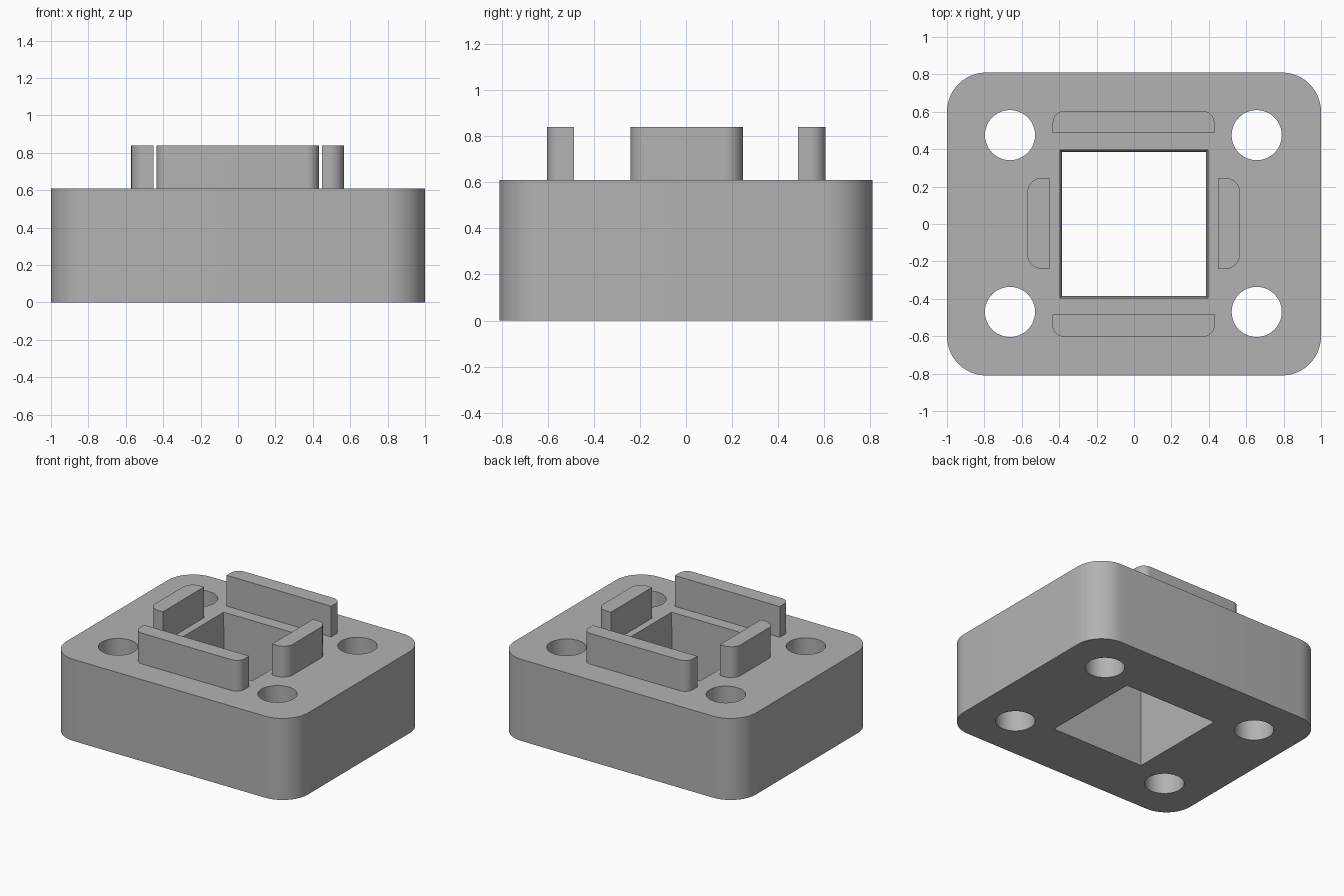
import bpy, bmesh, math
from mathutils import Matrix

if "Cube" in bpy.data.objects:
    bpy.data.objects.remove(bpy.data.objects["Cube"])

grey = bpy.data.materials.new("neutral grey")
grey.use_nodes = True
colour = (0.45, 0.45, 0.45, 1)
grey.diffuse_color = colour
grey.node_tree.nodes["Principled BSDF"].inputs["Base Color"].default_value = colour


def add_object(name, bm):
    bmesh.ops.recalc_face_normals(bm, faces=bm.faces)
    mesh = bpy.data.meshes.new(name)
    bm.to_mesh(mesh)
    bm.free()
    mesh.materials.append(grey)
    obj = bpy.data.objects.new(name, mesh)
    bpy.context.collection.objects.link(obj)
    return obj


def smooth(obj):
    bpy.ops.object.select_all(action="DESELECT")
    obj.select_set(True)
    bpy.context.view_layer.objects.active = obj
    bpy.ops.object.shade_smooth_by_angle(angle=math.radians(30))


def rounded_block(name, x, y, z, radius, rounded=lambda x, y: True):
    """Block between x, y and z limits; chosen upright edges are rounded."""
    bm = bmesh.new()
    bmesh.ops.create_cube(bm, size=1)
    for v in bm.verts:
        v.co = [lim[int(c > 0)] for lim, c in zip((x, y, z), v.co)]
    edges = []
    for e in bm.edges:
        a, b = (v.co for v in e.verts)
        if abs(a.z - b.z) > 0.01 and rounded(a.x, a.y):
            edges.append(e)
    bmesh.ops.bevel(bm, geom=edges, offset=radius, segments=12,
                    profile=0.5, affect="EDGES")
    return add_object(name, bm)


def cut(target, cutter):
    cutter.hide_render = True
    mod = target.modifiers.new("cut", "BOOLEAN")
    mod.operation = "DIFFERENCE"
    mod.solver = "EXACT"
    mod.object = cutter
    bpy.context.view_layer.objects.active = target
    bpy.ops.object.modifier_apply(modifier=mod.name)
    bpy.data.objects.remove(cutter)


TOP, RAIL_TOP = 0.61, 0.84

# Base with rounded corners
base = rounded_block("base", (-1, 1), (-0.81, 0.81), (0, TOP), 0.21)

# Square opening, very slightly tapered towards the bottom
bm = bmesh.new()
bmesh.ops.create_cone(bm, cap_ends=True, segments=4, radius1=0.383 * math.sqrt(2),
                      radius2=0.397 * math.sqrt(2), depth=0.8,
                      matrix=Matrix.Translation((0, 0, TOP / 2))
                      @ Matrix.Rotation(math.pi / 4, 4, "Z"))
cut(base, add_object("opening_cutter", bm))

# Four round bolt holes
for x in (-0.663, 0.656):
    for y in (-0.47, 0.475):
        bm = bmesh.new()
        bmesh.ops.create_cone(bm, cap_ends=True, segments=48, radius1=0.134,
                              radius2=0.134, depth=0.8,
                              matrix=Matrix.Translation((x, y, TOP / 2)))
        cut(base, add_object("hole_cutter", bm))
smooth(base)

# Raised rails around the opening, rounded on their outer corners
z = (TOP, RAIL_TOP)
rails = [
    rounded_block("front_rail", (-0.437, 0.432), (-0.603, -0.485), z, 0.065,
                  lambda x, y: y < -0.55),
    rounded_block("back_rail", (-0.435, 0.43), (0.487, 0.605), z, 0.065,
                  lambda x, y: y > 0.55),
    rounded_block("left_rail", (0.449, 0.567), (-0.24, 0.247), z, 0.08,
                  lambda x, y: x > 0.5),
    rounded_block("right_rail", (-0.571, -0.453), (-0.24, 0.247), z, 0.08,
                  lambda x, y: x < -0.5),
]
for rail in rails:
    smooth(rail)
